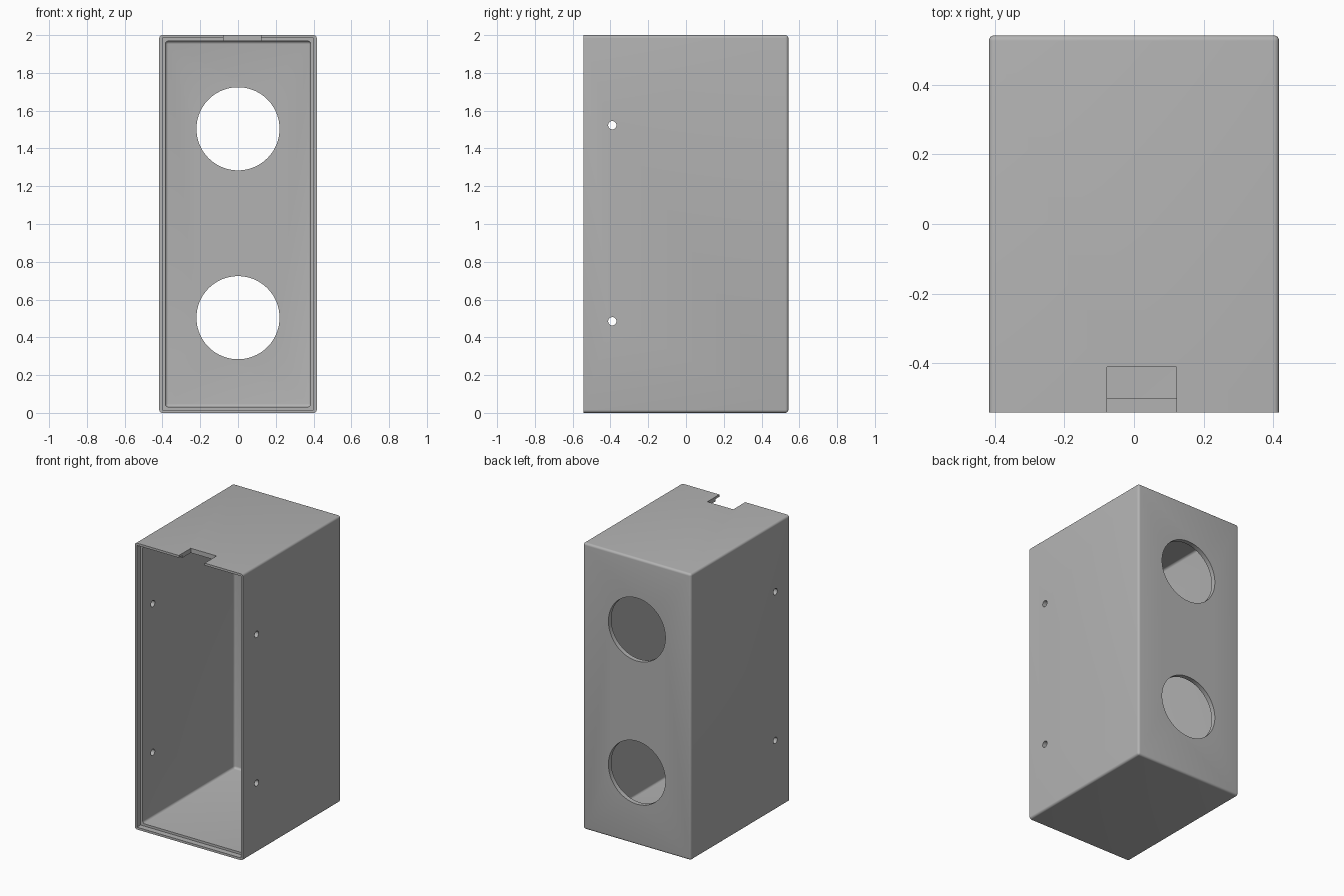
import bpy
import bmesh
from math import radians
from mathutils import Matrix, Vector

cube = bpy.data.objects.get("Cube")
if cube:
    bpy.data.objects.remove(cube, do_unlink=True)

HX, HY, H = 0.417, 0.542, 2.0   # half width, half depth, height
WALL, LIP, LIP_DEPTH = 0.032, 0.016, 0.04
ROUND = 0.016

grey = bpy.data.materials.new("grey")
grey.use_nodes = True
grey.diffuse_color = (0.45, 0.45, 0.45, 1)
grey.node_tree.nodes["Principled BSDF"].inputs["Base Color"].default_value = grey.diffuse_color


def finish(name, bm):
    mesh = bpy.data.meshes.new(name)
    bm.to_mesh(mesh)
    bm.free()
    mesh.materials.append(grey)
    obj = bpy.data.objects.new(name, mesh)
    bpy.context.collection.objects.link(obj)
    return obj


def box(name, low, high, rounding=0):
    """Box between two corners; every edge off the front face may be rounded."""
    low, high = Vector(low), Vector(high)
    bm = bmesh.new()
    bmesh.ops.create_cube(bm, size=1, matrix=Matrix.Translation((low + high) / 2)
                          @ Matrix.Diagonal((*(high - low), 1)))
    if rounding:
        edges = [e for e in bm.edges if any(v.co.y > low.y + 0.01 for v in e.verts)]
        bmesh.ops.bevel(bm, geom=edges, offset=rounding, segments=5,
                        profile=0.5, affect='EDGES', clamp_overlap=True)
    return finish(name, bm)


def rod(name, centre, radius, length, axis, sides):
    bm = bmesh.new()
    turn = Matrix.Rotation(radians(90), 4, 'Y' if axis == 'X' else 'X')
    bmesh.ops.create_cone(bm, cap_ends=True, segments=sides, radius1=radius,
                          radius2=radius, depth=length,
                          matrix=Matrix.Translation(centre) @ turn)
    return finish(name, bm)


# Outer body, rounded everywhere except around the open front
body = box("enclosure_body", (-HX, -HY, 0), (HX, HY, H), ROUND)

# Hollow interior and the stepped lid seat around the opening
inner = HX - WALL
seat = HX - LIP
cutters = [
    box("interior_cutter", (-inner, -HY - 0.1, WALL), (inner, HY - WALL, H - WALL), ROUND),
    box("lid_seat_cutter", (-seat, -HY - 0.1, LIP), (seat, -HY + LIP_DEPTH, H - LIP)),
    box("cable_notch_cutter", (-0.078, -HY - 0.1, H - 0.1), (0.122, -0.41, H + 0.1)),
]

# Large round openings in the back, screw holes through both sides
for z in (0.504, 1.504):
    cutters.append(rod("round_opening_cutter", (0, HY, z), 0.22, 0.3, 'Y', 96))
for z in (0.485, 1.523):
    cutters.append(rod("screw_hole_cutter", (0, -0.39, z), 0.022, 1.2, 'X', 32))

bpy.ops.object.select_all(action='DESELECT')
body.select_set(True)
bpy.context.view_layer.objects.active = body
for cutter in cutters:
    cutter.hide_render = True
    cut = body.modifiers.new(cutter.name, 'BOOLEAN')
    cut.operation = 'DIFFERENCE'
    cut.solver = 'EXACT'
    cut.object = cutter
    bpy.ops.object.modifier_apply(modifier=cut.name)
    bpy.data.objects.remove(cutter, do_unlink=True)

bpy.ops.object.shade_smooth_by_angle(angle=radians(30))
